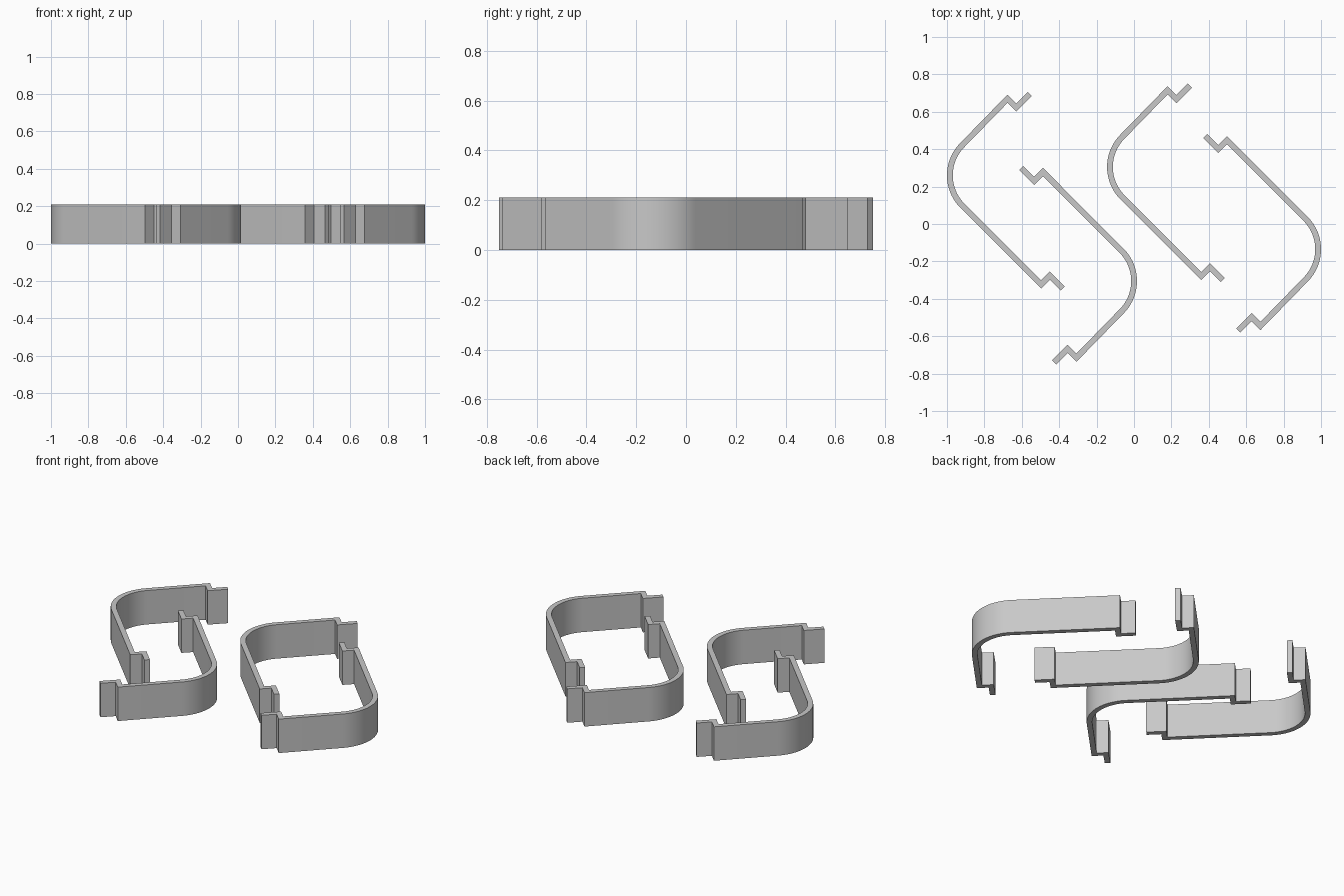
import bpy, bmesh, math
from mathutils import Vector

if "Cube" in bpy.data.objects:
    bpy.data.objects.remove(bpy.data.objects["Cube"])

HEIGHT = 0.21
HALF = 0.0155      # half of the strip thickness
RADIUS = 0.23      # bend radius on the strip's centre line

grey = bpy.data.materials.new("grey_plastic")
grey.diffuse_color = (0.58, 0.58, 0.58, 1)
grey.use_nodes = True
grey.node_tree.nodes["Principled BSDF"].inputs["Base Color"].default_value = grey.diffuse_color


def clip_path():
    """Centre line: upper hook, short arm, round bend, long arm, lower hook."""
    pts = [(-0.557, 0.695), (-0.629, 0.623), (-0.676, 0.670)]
    for i in range(25):
        a = math.radians(135 + 90 * i / 24)
        pts.append((-0.7545 + RADIUS * math.cos(a), 0.26 + RADIUS * math.sin(a)))
    pts += [(-0.497, -0.323), (-0.450, -0.276), (-0.381, -0.345)]
    return [Vector(p) for p in pts]


def offsets(pts):
    """Mitred left/right offset at each centre-line point."""
    out = []
    for i, p in enumerate(pts):
        d0 = (p - pts[i - 1]).normalized() if i else (pts[1] - p).normalized()
        d1 = (pts[i + 1] - p).normalized() if i < len(pts) - 1 else d0
        n0, n1 = Vector((-d0.y, d0.x)), Vector((-d1.y, d1.x))
        m = (n0 + n1).normalized()
        out.append(m * HALF / m.dot(n0))
    return out


def make_clip(name, shift, turned):
    """Sweep the strip outline upward; a turned clip is rotated half a turn."""
    pts = clip_path()
    s = -1 if turned else 1
    bm = bmesh.new()
    rows = []
    for p, o in zip(pts, offsets(pts)):
        rows.append([bm.verts.new((s * q.x + shift[0], s * q.y + shift[1], z))
                     for q, z in ((p + o, 0), (p - o, 0), (p - o, HEIGHT), (p + o, HEIGHT))])
    for a, b in zip(rows, rows[1:]):
        for k in range(4):
            j = (k + 1) % 4
            bm.faces.new((a[k], a[j], b[j], b[k]))
    bm.faces.new(rows[0])
    bm.faces.new(rows[-1])
    bmesh.ops.recalc_face_normals(bm, faces=bm.faces)
    mesh = bpy.data.meshes.new(name)
    bm.to_mesh(mesh)
    bm.free()
    mesh.materials.append(grey)
    obj = bpy.data.objects.new(name, mesh)
    bpy.context.collection.objects.link(obj)
    bpy.ops.object.select_all(action='DESELECT')
    obj.select_set(True)
    bpy.context.view_layer.objects.active = obj
    bpy.ops.object.shade_smooth_by_angle(angle=math.radians(30))


# Two interlocking pairs of clips
make_clip("left_pair_outer_clip", (0, 0), False)
make_clip("left_pair_inner_clip", (-0.984, -0.045), True)
make_clip("right_pair_inner_clip", (0.856, 0.045), False)
make_clip("right_pair_outer_clip", (0, 0.125), True)
